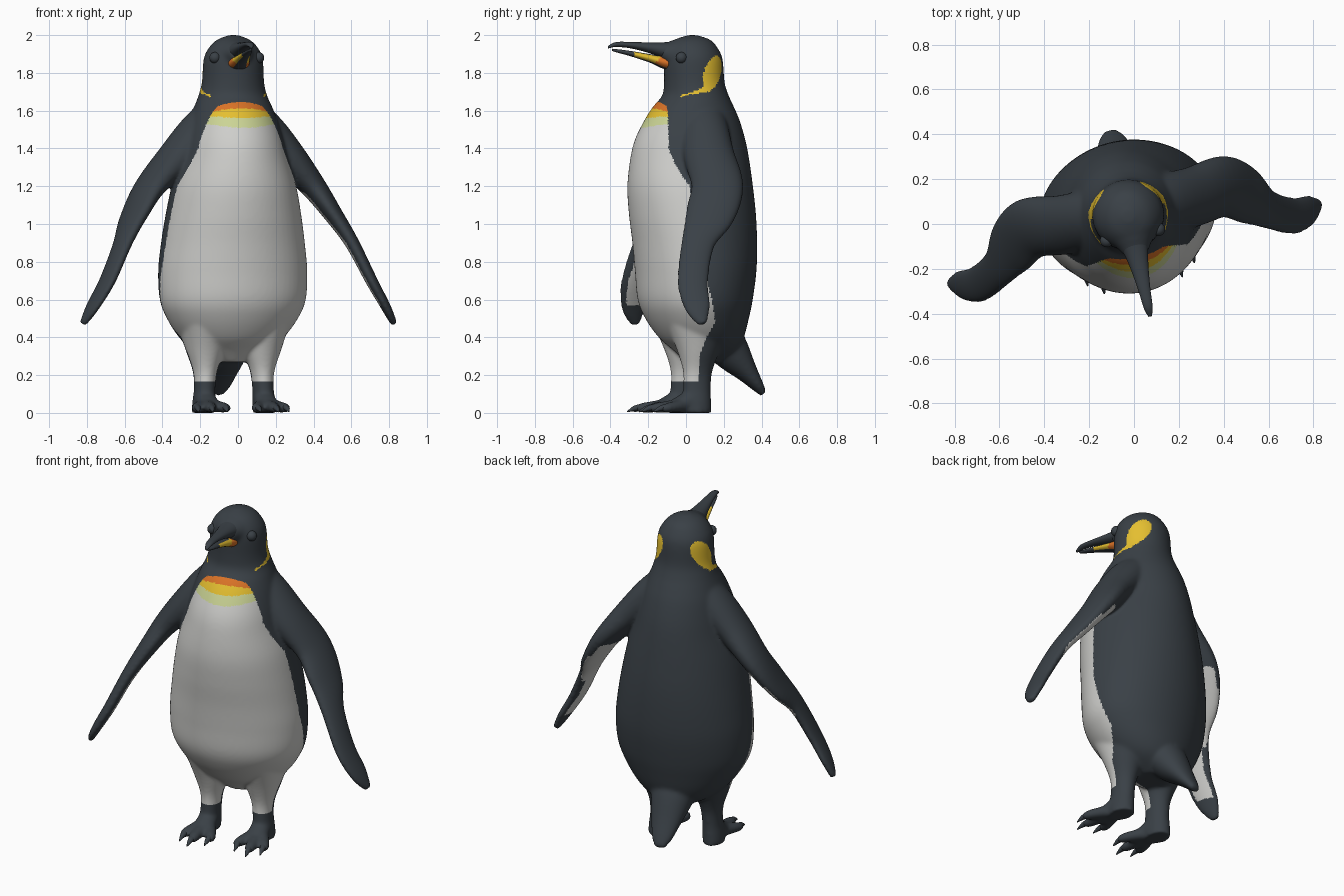
import bpy, bmesh, math
from mathutils import Vector, Matrix

if "Cube" in bpy.data.objects:
    bpy.data.objects.remove(bpy.data.objects["Cube"])

# The bird is symmetric in its own frame, then turned slightly about z
PLACE = Matrix.Translation((-0.017, 0, 0)) @ Matrix.Rotation(math.radians(12.2), 4, 'Z')

COLOURS = [("slate plumage", (0.042, 0.052, 0.062)), ("white plumage", (0.62, 0.62, 0.60)),
           ("golden yellow", (0.78, 0.52, 0.03)), ("orange", (0.70, 0.17, 0.02)),
           ("pale lemon", (0.60, 0.66, 0.30))]
MATS = []
for n, c in COLOURS:
    m = bpy.data.materials.new(n)
    m.diffuse_color = (*c, 1)
    m.use_nodes = True
    m.node_tree.nodes["Principled BSDF"].inputs["Base Color"].default_value = m.diffuse_color
    MATS.append(m)
SLATE, WHITE, YELLOW, ORANGE, LEMON = range(5)


def interp(table, z):
    """Piecewise linear lookup in ascending (z, value) pairs."""
    if z <= table[0][0]:
        return table[0][1]
    for (z0, v0), (z1, v1) in zip(table, table[1:]):
        if z <= z1:
            return v0 + (v1 - v0) * (z - z0) / (z1 - z0)
    return table[-1][1]


def spline(pts, steps=6):
    """Catmull-Rom refinement of section tuples."""
    out = []
    for i in range(len(pts) - 1):
        quad = (pts[max(i - 1, 0)], pts[i], pts[i + 1], pts[min(i + 2, len(pts) - 1)])
        for s in range(steps):
            t = s / steps
            out.append([0.5 * (2 * b + (c - a) * t + (2 * a - 5 * b + 4 * c - d) * t * t
                               + (3 * b - a - 3 * c + d) * t ** 3) for a, b, c, d in zip(*quad)])
    return out + [list(pts[-1])]


def tube(bm, pts, side=(1, 0, 0), axis=None, mirror=1, sides=40):
    """Loft ellipses (x, y, z, half along side, half across) along a path."""
    secs = spline(pts)
    rings = []
    for i, s in enumerate(secs):
        a, b = secs[max(i - 1, 0)], secs[min(i + 1, len(secs) - 1)]
        t = Vector(axis) if axis else (Vector(b[:3]) - Vector(a[:3])).normalized()
        u = Vector(side)
        u = (u - t * u.dot(t)).normalized()
        v = t.cross(u)
        ring = []
        for k in range(sides):
            an = 2 * math.pi * k / sides
            p = Vector(s[:3]) + u * (max(s[3], .003) * math.cos(an)) + v * (max(s[4], .003) * math.sin(an))
            ring.append(bm.verts.new((p.x * mirror, p.y, p.z)))
        rings.append(ring)
    faces = [bm.faces.new(rings[0]), bm.faces.new(rings[-1])]
    for r0, r1 in zip(rings, rings[1:]):
        for k in range(sides):
            j = (k + 1) % sides
            faces.append(bm.faces.new((r0[k], r0[j], r1[j], r1[k])))
    bmesh.ops.recalc_face_normals(bm, faces=faces)


def finish(name, me, rule):
    """Make the object, colour its faces by rule, smooth it and place it."""
    me.name = name
    picks = [rule(p.center, p.normal) for p in me.polygons]
    used = sorted(set(picks))
    me.materials.clear()
    for u in used:
        me.materials.append(MATS[u])
    for p, c in zip(me.polygons, picks):
        p.material_index = used.index(c)
        p.use_smooth = True
    me.transform(PLACE)
    bpy.context.collection.objects.link(bpy.data.objects.new(name, me))


def to_mesh(bm):
    me = bpy.data.meshes.new("part")
    bm.to_mesh(me)
    bm.free()
    return me


# Torso, neck and head: (z, half width, front y, back y)
TORSO = [(.27, .09, 0, .2), (.33, .20, -.06, .27), (.4, .28, -.14, .305), (.5, .35, -.21, .33),
         (.6, .39, -.25, .35), (.75, .398, -.265, .37), (.9, .383, -.28, .375),
         (1.05, .36, -.30, .37), (1.2, .33, -.31, .355), (1.35, .285, -.295, .335),
         (1.45, .26, -.27, .315), (1.55, .232, -.22, .285), (1.62, .206, -.175, .255),
         (1.68, .182, -.125, .227), (1.75, .165, -.115, .205), (1.87, .157, -.115, .195),
         (1.93, .132, -.10, .17), (1.975, .087, -.06, .13), (2.0, .025, .01, .06)]
# Flipper: centre, half chord, half thickness
WING = [(.06, .06, 1.62, .12, .09), (.18, .06, 1.49, .13, .105), (.30, .06, 1.36, .135, .092),
        (.44, .075, 1.20, .138, .068), (.537, .015, 1.05, .132, .05), (.62, -.068, .90, .09, .038),
        (.715, -.117, .70, .083, .032), (.795, -.11, .56, .07, .026), (.844, -.09, .470, .025, .018)]
LEG = [(.17, .04, .47, .13, .18), (.155, .035, .33, .10, .115), (.155, .03, .22, .064, .078),
       (.158, .025, .13, .056, .074), (.163, .022, .06, .060, .078), (.165, .022, .0, .062, .08)]
TAIL = [(0, .15, .45, .16, .12), (0, .245, .32, .12, .10), (0, .33, .215, .085, .058),
        (0, .387, .143, .06, .033), (0, .42, .10, .03, .018)]
TOES = [(.085, -.16), (.172, -.205), (.238, -.155)]

bm = bmesh.new()
tube(bm, [(0, (f + b) / 2, z, w, (b - f) / 2) for z, w, f, b in TORSO], axis=(0, 0, 1), sides=64)
tube(bm, TAIL)
# Face tapering into the beak
tube(bm, [(0, .05, 1.885, .12, .10), (0, -.05, 1.887, .105, .092), (0, -.10, 1.897, .075, .066),
          (0, -.14, 1.91, .05, .043)], axis=(0, 1, 0))
for s in (1, -1):
    tube(bm, WING, (.2, 1, 0), mirror=s)
    tube(bm, LEG, axis=(0, 0, 1), mirror=s)
    # Instep sloping onto the three toes
    tube(bm, [(.16, .05, .08, .055, .075), (.16, -.05, .05, .06, .05), (.162, -.13, .028, .06, .026)],
         mirror=s)
    for tx, ty in TOES:
        tube(bm, [(.16, 0, .045, .035, .04), ((.16 + tx) / 2, ty / 2, .036, .036, .034),
                  (tx, ty, .026, .030, .026), (tx, ty - .03, .02, .017, .016)], mirror=s, sides=20)

# Fuse the parts into one skin
raw = bpy.data.objects.new("raw_skin", to_mesh(bm))
bpy.context.collection.objects.link(raw)
mod = raw.modifiers.new("fuse", 'REMESH')
mod.mode = 'VOXEL'
mod.voxel_size = 0.009
sm = raw.modifiers.new("soften", 'SMOOTH')
sm.factor, sm.iterations = 0.5, 16
skin = bpy.data.meshes.new_from_object(raw.evaluated_get(bpy.context.evaluated_depsgraph_get()))
bpy.data.objects.remove(raw)
for v in skin.vertices:
    v.co.z = max(v.co.z, 0)

SIDE_LINE = [(.17, .025), (.3, .02), (.4, .05), (.48, .085), (.62, .05), (.8, 0), (1.2, -.05),
             (1.3, -.11), (1.4, -.144), (1.63, -.13)]
WING_Y = [(p[2], p[1]) for p in reversed(WING)]


def plumage(c, n):
    x, y, z = abs(c.x), c.y, c.z
    # pale panel under each flipper
    if x > (.415 if z < 1.1 else .37) and z < 1.4:
        inward = -.85 * math.copysign(1, c.x) * n.x - .45 * n.z
        dy = y - interp(WING_Y, z)
        limit = 0 if dy > 0 and .85 < z < 1.08 else .5
        high = dy < .055 or z > .82
        return WHITE if .57 < z < 1.17 and inward > limit and dy > -.05 and high else SLATE
    # neck patch with a thin tail curling forward
    if z > 1.66:
        blob = ((y - .115 - (z - 1.8) * .3) / .054) ** 2 + ((z - 1.80) / .09) ** 2 < 1
        strip = -.06 < y < .10 and abs(z - (1.685 + .28 * (y + .03))) < .004 + .12 * max(0, y + .02)
        return YELLOW if x > .05 and (blob or strip) else SLATE
    # bib bands and white belly
    if z < .17 or y > interp(SIDE_LINE, z) or z > 1.645 - 1.5 * x * x:
        return SLATE
    if z > 1.612 - .8 * x * x:
        return ORANGE
    if z > 1.562 + .3 * x * x:
        return YELLOW
    return LEMON if z > 1.51 + .6 * x * x else WHITE


finish("body", skin, plumage)

# Beak, slightly open
bm = bmesh.new()
tube(bm, [(0, -.03, 1.90, .08, .07), (0, -.12, 1.918, .056, .044), (0, -.2, 1.933, .04, .028),
          (0, -.3, 1.947, .027, .017), (0, -.38, 1.950, .02, .013), (0, -.422, 1.936, .008, .007)],
     axis=(0, 1, 0), sides=28)
finish("upper_beak", to_mesh(bm), lambda c, n: SLATE)

bm = bmesh.new()
tube(bm, [(0, -.03, 1.845, .07, .045), (0, -.12, 1.855, .055, .034), (0, -.2, 1.878, .038, .022),
          (0, -.3, 1.902, .024, .014), (0, -.36, 1.914, .016, .010), (0, -.40, 1.922, .008, .006)],
     axis=(0, 1, 0), sides=28)


def lower_colour(c, n):
    if not -.29 < c.y < -.09 or abs(n.x) < .35:
        return SLATE
    return ORANGE if c.y > -.165 - (1.86 - c.z) * .9 else YELLOW


finish("lower_beak", to_mesh(bm), lower_colour)

# Eyes
bm = bmesh.new()
for s in (1, -1):
    bmesh.ops.create_uvsphere(bm, u_segments=20, v_segments=12, radius=.03,
                              matrix=Matrix.Translation((s * .118, -.05, 1.88)))
finish("eyes", to_mesh(bm), lambda c, n: SLATE)

# Claws
bm = bmesh.new()
for s in (1, -1):
    for tx, ty in TOES:
        tube(bm, [(tx, ty, .03, .018, .018), (tx + .003, ty - .035, .024, .015, .014),
                  (tx + .006, ty - .075, .006, .003, .003)], mirror=s, sides=12)
finish("claws", to_mesh(bm), lambda c, n: SLATE)
